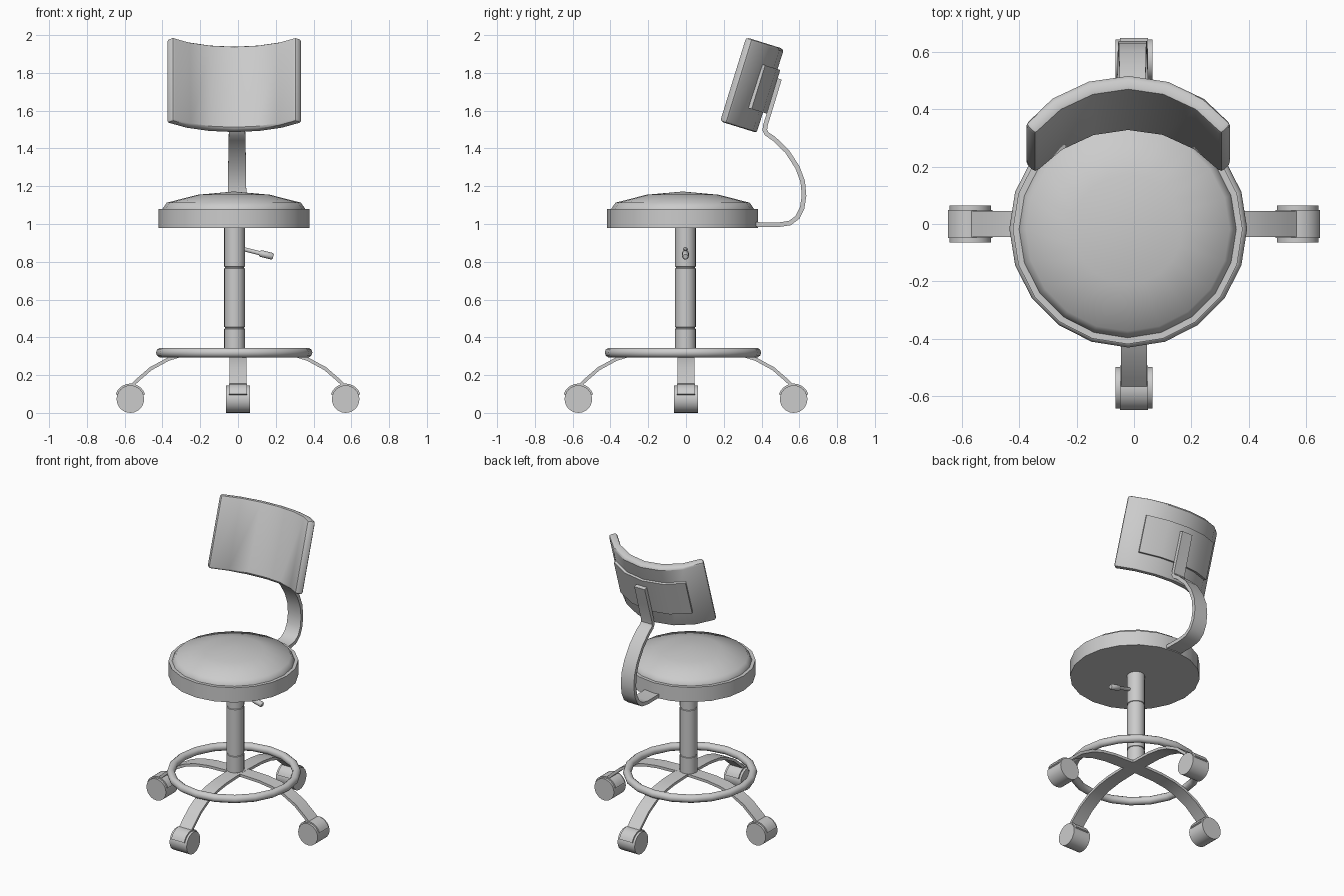
import bpy, bmesh, math
from mathutils import Matrix, Vector

if "Cube" in bpy.data.objects:
    bpy.data.objects.remove(bpy.data.objects["Cube"])

CX, CY = -0.02, -0.016   # seat, ring and column sit slightly off the base centre


def finish(bm, name, matrix=Matrix(), bevel=0.0, angle=35):
    bmesh.ops.recalc_face_normals(bm, faces=bm.faces)
    bm.transform(matrix)
    if matrix.determinant() < 0:
        bmesh.ops.reverse_faces(bm, faces=bm.faces)
    if bevel:
        edges = [e for e in bm.edges if e.calc_face_angle(0) > math.radians(40)]
        bmesh.ops.bevel(bm, geom=edges, offset=bevel, segments=2, profile=0.5, affect='EDGES')
    mesh = bpy.data.meshes.new(name)
    bm.to_mesh(mesh)
    bm.free()
    mesh.shade_smooth()
    mesh.set_sharp_from_angle(angle=math.radians(angle))
    obj = bpy.data.objects.new(name, mesh)
    bpy.context.collection.objects.link(obj)
    return obj


def frame(a, b, w, origin=(0, 0, 0)):
    """Matrix taking local path axes a, b and width axis w into the world."""
    m = Matrix((a, b, w)).transposed().to_4x4()
    m.translation = origin
    return m


def ribbon(name, path, widths, thick, matrix, bevel=0.0):
    """Flat strip following a 2D path, mitred at the bends."""
    pts = [Vector(p) for p in path]
    dirs = [(q - p).normalized() for p, q in zip(pts, pts[1:])]
    bm, rings = bmesh.new(), []
    for i, p in enumerate(pts):
        d0, d1 = dirs[max(i - 1, 0)], dirs[min(i, len(dirs) - 1)]
        t = (d0 + d1).normalized()
        n = Vector((-t.y, t.x)) * (thick / 2 / max(t.dot(d1), 0.5))
        f = i / (len(pts) - 1)
        w = (widths[0] * (1 - f) + widths[1] * f) / 2
        rings.append([bm.verts.new((*(p + n * s), w * k))
                      for s, k in ((1, 1), (1, -1), (-1, -1), (-1, 1))])
    for r, s in zip(rings, rings[1:]):
        for k in range(4):
            bm.faces.new((r[k], r[(k + 1) % 4], s[(k + 1) % 4], s[k]))
    bm.faces.new(rings[0])
    bm.faces.new(rings[-1])
    return finish(bm, name, matrix, bevel)


def lathe(name, profile, sides, matrix, angle=35, closed=False):
    """Spin an (r, z) profile around local z."""
    bm = bmesh.new()
    vs = [bm.verts.new((r, 0, z)) for r, z in profile]
    pairs = list(zip(vs, vs[1:])) + ([(vs[-1], vs[0])] if closed else [])
    edges = [bm.edges.new(p) for p in pairs]
    bmesh.ops.spin(bm, geom=vs + edges, cent=(0, 0, 0), axis=(0, 0, 1),
                   angle=math.tau, steps=sides, use_merge=True)
    bmesh.ops.remove_doubles(bm, verts=bm.verts, dist=1e-5)
    return finish(bm, name, matrix, angle=angle)


def arc(radius, half, steps):
    """Arc in the (side, depth) plane, crown at depth 0 for radius R."""
    return [(radius * math.sin(a), radius * math.cos(a))
            for a in (half * (2 * i / steps - 1) for i in range(steps + 1))]


X, Y, Z = (1, 0, 0), (0, 1, 0), (0, 0, 1)

# Seat: rim shell and domed cushion
seat_at = Matrix.Translation((CX - 0.002, CY - 0.002, 0))
lathe("seat_rim", [(0, 0.98), (0.40, 0.98), (0.40, 1.08), (0.375, 1.08), (0, 1.07)], 20, seat_at)
lathe("seat_cushion", [(0, 1.06), (0.378, 1.06), (0.378, 1.08), (0.355, 1.113), (0.19, 1.155), (0, 1.172)],
      20, seat_at, angle=62)

# Gas-lift column with two seams
lathe("column", [(0, 0.325), (0.055, 0.325), (0.055, 0.445), (0.051, 0.447), (0.051, 0.453),
                 (0.055, 0.455), (0.055, 0.765), (0.051, 0.767), (0.051, 0.773),
                 (0.055, 0.775), (0.055, 0.985), (0, 0.985)],
      20, Matrix.Translation((-0.018, -0.003, 0)))

# Foot ring
lathe("foot_ring", [(0.388 + 0.026 * math.cos(k * math.tau / 10), 0.026 * math.sin(k * math.tau / 10))
                    for k in range(10)],
      20, Matrix.Translation((CX, CY, 0.319)), angle=60, closed=True)

# Height lever: thin rod and grip, sloping down to the right
slope = Vector((0.15, 0, -0.038)).to_track_quat('Z', 'Y').to_matrix().to_4x4()
lathe("height_lever", [(0, 0), (0.011, 0), (0.011, 0.105), (0.018, 0.115), (0.018, 0.175), (0.013, 0.182), (0, 0.182)],
      12, Matrix.Translation((0.01, -0.003, 0.872)) @ slope)

# Two arched strips form the four legs
half_leg = [(0.562, 0.145), (0.53, 0.175), (0.462, 0.234), (0.37, 0.284), (0.29, 0.309), (0.19, 0.323), (0, 0.329)]
arch = [(-x, z) for x, z in half_leg] + half_leg[-2::-1]
for name, turn in (("side_legs", 0), ("front_back_legs", math.pi / 2)):
    ribbon(name, arch, (0.092, 0.092), 0.018, Matrix.Rotation(turn, 4, 'Z') @ frame(X, Z, Y))

# Casters: wheel barrel and curved fender at each leg end
for i, side in enumerate(("right", "back", "left", "front")):
    spin = Matrix.Rotation(i * math.pi / 2, 4, 'Z')
    at = spin @ frame(X, Z, Y, (0.57, 0, 0.073))
    lathe(side + "_wheel", [(0, -0.064), (0.073, -0.064), (0.073, 0.064), (0, 0.064)], 24, at)
    ribbon(side + "_fender", arc(0.076, math.radians(72), 10), (0.097, 0.097), 0.012, at)

# Bent back support strip
ribbon("back_support",
       [(0.33, 0.998), (0.49, 0.996), (0.55, 1.005), (0.59, 1.035), (0.615, 1.085), (0.625, 1.15),
        (0.618, 1.225), (0.59, 1.30), (0.535, 1.385), (0.465, 1.452), (0.428, 1.477),
        (0.417, 1.497), (0.421, 1.525), (0.458, 1.645), (0.495, 1.768)],
       (0.11, 0.078), 0.024, frame(Y, Z, X, (-0.005, 0, 0)))

# Tilted curved backrest and its rear mounting plate
tilt = math.radians(17.2)
up = Vector((0, math.sin(tilt), math.cos(tilt)))
rear = Vector((0, math.cos(tilt), -math.sin(tilt)))
R = 0.46
back_at = frame(X, rear, up, Vector((CX, 0.446, 1.705)) - rear * R)
ribbon("backrest", arc(R - 0.026, math.radians(52), 6), (0.466, 0.466), 0.052, back_at, bevel=0.015)
ribbon("backrest_plate", arc(R + 0.003, math.radians(34.67), 4), (0.242, 0.242), 0.03, back_at)
